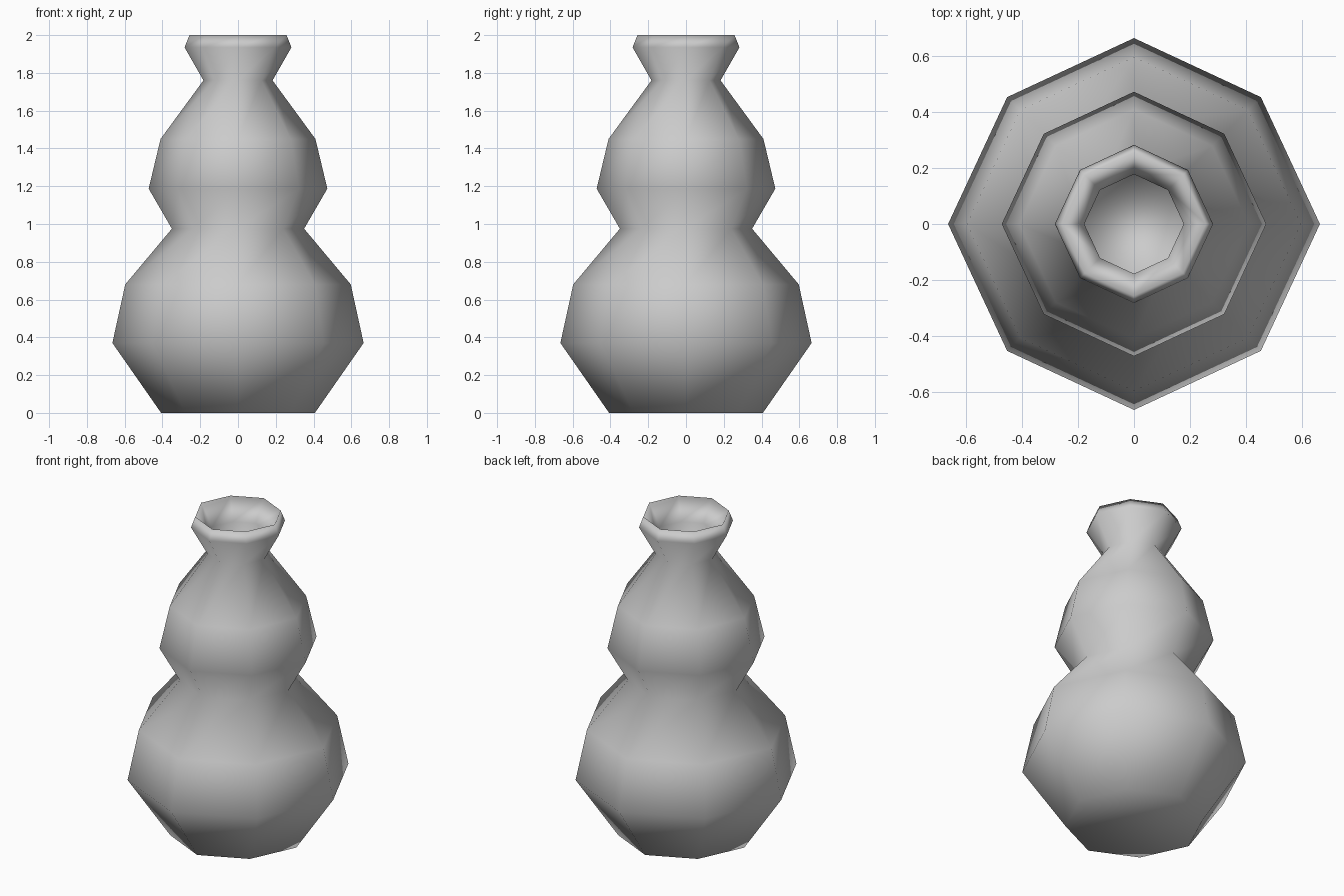
import bpy
import bmesh
from math import cos, sin, pi

cube = bpy.data.objects.get("Cube")
if cube:
    bpy.data.objects.remove(cube, do_unlink=True)

SIDES = 8
DIAGONAL = 0.965  # corners between the axes sit slightly closer in

# Wall profile as (radius, height): outside from base to rim, then the mouth
PROFILE = [
    (0.407, 0.0), (0.665, 0.37), (0.597, 0.68), (0.35, 0.975),
    (0.473, 1.187), (0.41, 1.45), (0.183, 1.76), (0.283, 1.935),
    (0.257, 2.0), (0.178, 1.87), (0.178, 1.6),
]


def make_material(name, color):
    mat = bpy.data.materials.new(name)
    mat.use_nodes = True
    mat.diffuse_color = color
    mat.node_tree.nodes["Principled BSDF"].inputs["Base Color"].default_value = color
    return mat


def add_ring(bm, radius, height):
    ring = []
    for i in range(SIDES):
        r = radius * (DIAGONAL if i % 2 else 1)
        a = 2 * pi * i / SIDES
        ring.append(bm.verts.new((r * cos(a), r * sin(a), height)))
    return ring


# Gourd-shaped vessel with a flared lip
bm = bmesh.new()
rings = [add_ring(bm, r, z) for r, z in PROFILE]
for low, high in zip(rings, rings[1:]):
    for i in range(SIDES):
        j = (i + 1) % SIDES
        bm.faces.new((low[i], low[j], high[j], high[i]))

# Base and the floor inside the mouth
bm.faces.new(rings[0][::-1])
bm.faces.new(rings[-1])
bmesh.ops.recalc_face_normals(bm, faces=bm.faces)
for face in bm.faces:
    face.smooth = True

mesh = bpy.data.meshes.new("gourd_vessel")
bm.to_mesh(mesh)
bm.free()
mesh.materials.append(make_material("light grey", (0.6, 0.6, 0.6, 1)))
vessel = bpy.data.objects.new("gourd_vessel", mesh)
bpy.context.collection.objects.link(vessel)
